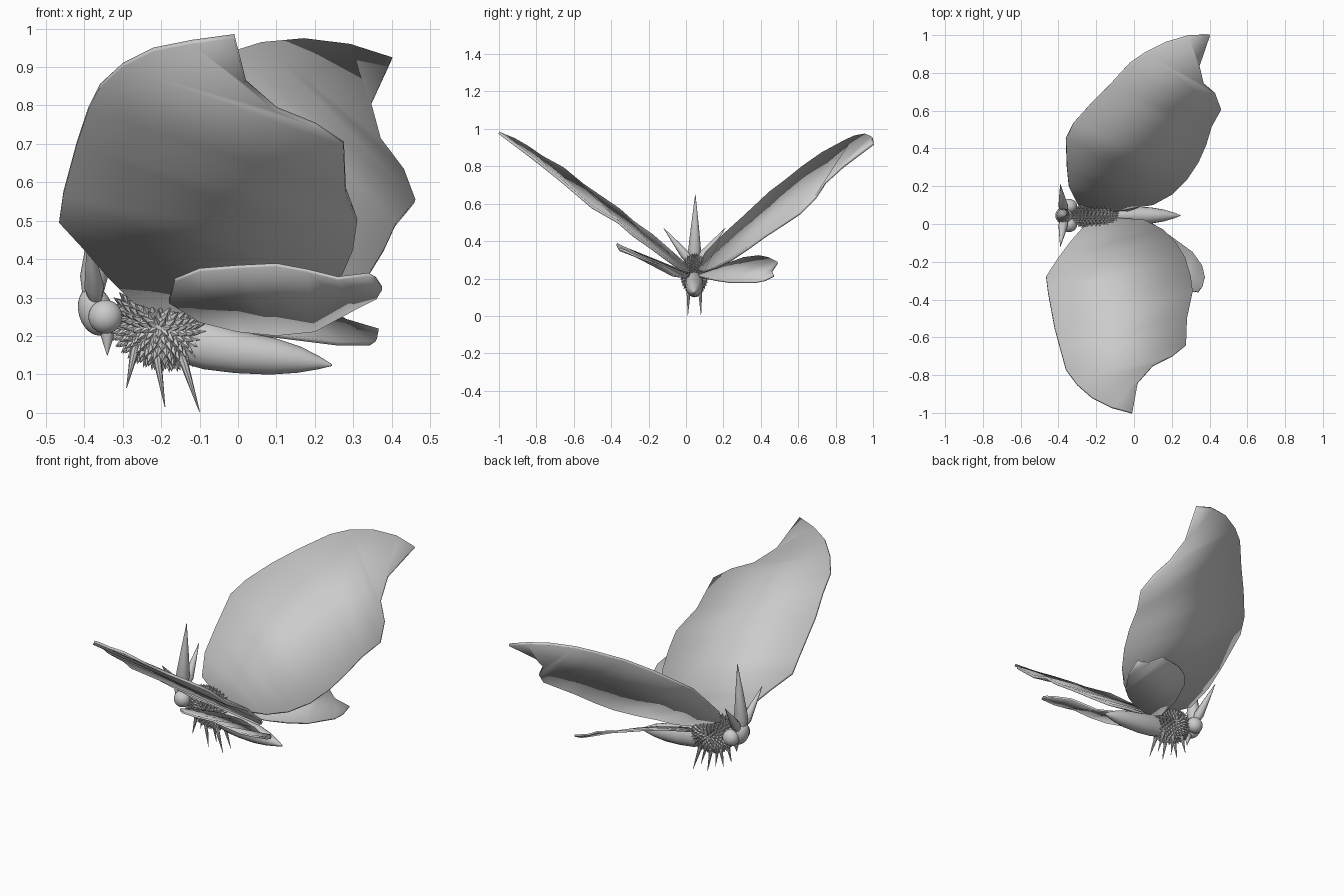
import bpy, bmesh, math
from mathutils import Vector, Matrix

if "Cube" in bpy.data.objects:
    bpy.data.objects.remove(bpy.data.objects["Cube"])

CY = 0.045  # body centre line


def finish(name, bm, smooth=None):
    bmesh.ops.recalc_face_normals(bm, faces=bm.faces[:])
    me = bpy.data.meshes.new(name)
    bm.to_mesh(me)
    bm.free()
    ob = bpy.data.objects.new(name, me)
    bpy.context.collection.objects.link(ob)
    if smooth:
        bpy.ops.object.select_all(action='DESELECT')
        ob.select_set(True)
        bpy.context.view_layer.objects.active = ob
        bpy.ops.object.shade_smooth_by_angle(angle=math.radians(smooth))
    return ob


def ellipsoid(name, centre, radii, segs=24, rings=16, tilt=0, smooth=None):
    # poles lie along y, as on the eyes and thorax
    bm = bmesh.new()
    m = (Matrix.Translation(centre) @ Matrix.Rotation(tilt, 4, 'Y')
         @ Matrix.Diagonal((*radii, 1)) @ Matrix.Rotation(math.pi / 2, 4, 'X'))
    bmesh.ops.create_uvsphere(bm, u_segments=segs, v_segments=rings, radius=1, matrix=m)
    return finish(name, bm, smooth)


def tube(name, rings, segs=12, smooth=40):
    # rings: (centre, radius across, radius along y), swept along the first-to-last axis
    bm = bmesh.new()
    axis = (Vector(rings[-1][0]) - Vector(rings[0][0])).normalized()
    v = (Vector((0, 1, 0)) - axis * axis.y).normalized()
    u = axis.cross(v)
    loops = []
    for c, ru, rv in rings:
        loops.append([bm.verts.new(Vector(c) + u * ru * math.cos(a) + v * rv * math.sin(a))
                      for a in (2 * math.pi * i / segs for i in range(segs))])
    for a, b in zip(loops, loops[1:]):
        for i in range(segs):
            j = (i + 1) % segs
            bm.faces.new((a[i], a[j], b[j], b[i]))
    bm.faces.new(loops[0])
    bm.faces.new(loops[-1])
    return finish(name, bm, smooth)


def spike(name, base, tip, r, segs=10):
    b, t = Vector(base), Vector(tip)
    tube(name, [(b, r * .6, r * .6), (b.lerp(t, .2), r, r), (b.lerp(t, .55), r * .6, r * .6),
                (t, .001, .001)], segs)


def wing(name, tip, lead, trail, root, thick=0.014):
    # panel lofted between leading and trailing edges, then thickened
    bm = bmesh.new()
    tip, root = bm.verts.new(tip), bm.verts.new(root)
    L = [bm.verts.new(p) for p in lead]
    T = [bm.verts.new(p) for p in trail]
    bm.faces.new((tip, L[0], T[0]))
    for i in range(len(L) - 1):
        bm.faces.new((L[i], L[i + 1], T[i + 1], T[i]))
    bm.faces.new((L[-1], root, T[-1]))
    ob = finish(name, bm, 25)
    mod = ob.modifiers.new("thickness", 'SOLIDIFY')
    mod.thickness = thick
    mod.offset = 0


# forewings
wing("right_forewing", (-.01, -1, .98),
     [(-.12, -.97, .965), (-.22, -.92, .945), (-.30, -.85, .905), (-.36, -.77, .85),
      (-.39, -.66, .79), (-.42, -.55, .70), (-.455, -.36, .57), (-.465, -.28, .50),
      (-.40, -.18, .43), (-.34, -.10, .36), (-.27, -.02, .29)],
     [(.02, -.84, .86), (.10, -.75, .79), (.20, -.70, .75), (.275, -.64, .70),
      (.28, -.50, .58), (.31, -.36, .50), (.30, -.28, .43), (.27, -.18, .36),
      (.22, -.10, .30), (.15, -.03, .25), (.05, .02, .235)], (-.12, .03, .24))
wing("left_forewing", (.40, 1, .92),
     [(.29, .995, .955), (.17, .96, .97), (.06, .905, .96), (-.02, .85, .935),
      (-.13, .73, .87), (-.23, .63, .80), (-.32, .53, .72), (-.36, .45, .66),
      (-.355, .30, .52), (-.345, .20, .43), (-.30, .11, .34)],
     [(.345, .84, .80), (.37, .74, .71), (.43, .69, .63), (.46, .61, .55),
      (.41, .52, .49), (.38, .42, .425), (.34, .33, .36), (.28, .24, .30),
      (.20, .16, .26), (.10, .105, .24), (0, .09, .235)], (-.13, .06, .25))

# hindwings
wing("right_hindwing", (.36, -.33, .35),
     [(.34, -.36, .36), (.26, -.35, .35), (.18, -.365, .37), (.10, -.37, .385),
      (0, -.37, .38), (-.10, -.35, .372), (-.165, -.28, .345)],
     [(.375, -.28, .325), (.36, -.22, .30), (.31, -.15, .275), (.20, -.07, .215),
      (.10, 0, .205), (0, .02, .215), (-.10, -.02, .24)], (-.18, -.15, .29), .01)
wing("left_hindwing", (.365, .47, .215),
     [(.28, .46, .24), (.21, .49, .285), (.14, .47, .295), (.06, .44, .31),
      (-.02, .39, .32), (-.09, .31, .31), (-.12, .20, .27)],
     [(.36, .42, .19), (.345, .37, .18), (.26, .24, .18), (.18, .17, .19),
      (.10, .12, .20), (0, .08, .21), (-.06, .06, .215)], (-.11, .10, .225), .01)

# abdomen
tube("abdomen", [((-.16, CY, .185), .05, .035), ((-.08, CY, .175), .062, .047),
                 ((0, CY, .158), .055, .049), ((.09, CY, .147), .048, .043),
                 ((.16, CY, .138), .034, .031), ((.21, CY, .13), .017, .016),
                 ((.245, CY, .124), .002, .002)], 16)

# thorax core
centre, radii, tilt = Vector((-.205, CY, .222)), Vector((.125, .06, .092)), math.radians(22)
ellipsoid("thorax", centre, radii, tilt=tilt, smooth=40)

# overlapping pointed scales, in rings around the sides of the thorax
bm = bmesh.new()
rot = Matrix.Rotation(tilt, 3, 'Y')
for ring in range(1, 18):
    th = math.pi * ring / 18
    count = max(6, round(38 * math.sin(th)))
    for k in range(count):
        ph = 2 * math.pi * (k + .5 * (ring % 2)) / count
        n = Vector((math.sin(th) * math.cos(ph), math.cos(th), math.sin(th) * math.sin(ph)))
        p = Vector(a * b for a, b in zip(n, radii))
        out = Vector(a / b for a, b in zip(n, radii)).normalized()
        away = Vector((n.x, 0, n.z)).normalized()
        d = rot @ (out + away * .8).normalized()
        m = (Matrix.Translation(centre + rot @ p + d * .007)
             @ d.to_track_quat('Z', 'Y').to_matrix().to_4x4())
        bmesh.ops.create_cone(bm, segments=5, radius1=.011, radius2=0, depth=.026,
                              cap_ends=True, matrix=m)
finish("thorax_scales", bm)

# head, eyes and mouthpart
ellipsoid("head", (-.37, CY, .265), (.045, .045, .065), tilt=math.radians(-15), smooth=40)
for side, s in (("right", -1), ("left", 1)):
    ellipsoid(side + "_eye", (-.345, CY + s * .048, .25), (.044, .04, .044), 32, 24)
spike("mouthpart", (-.34, CY, .225), (-.34, CY - .01, .15), .02)

# crest and antennae
spike("crest", (-.38, CY, .28), (-.355, CY + .005, .65), .036)
for side, s in (("right", -1), ("left", 1)):
    spike(side + "_antenna", (-.37, CY + s * .02, .29), (-.39, CY + s * .165, .47), .026)

# legs
for side, s in (("right", -1), ("left", 1)):
    for part, x0, z0, x1, z1 in (("front", -.265, .18, -.29, .065),
                                 ("middle", -.215, .17, -.19, .015),
                                 ("rear", -.15, .16, -.10, .003)):
        spike(f"{side}_{part}_leg", (x0, CY + s * .03, z0), (x1, CY + s * .035, z1), .011, 8)
